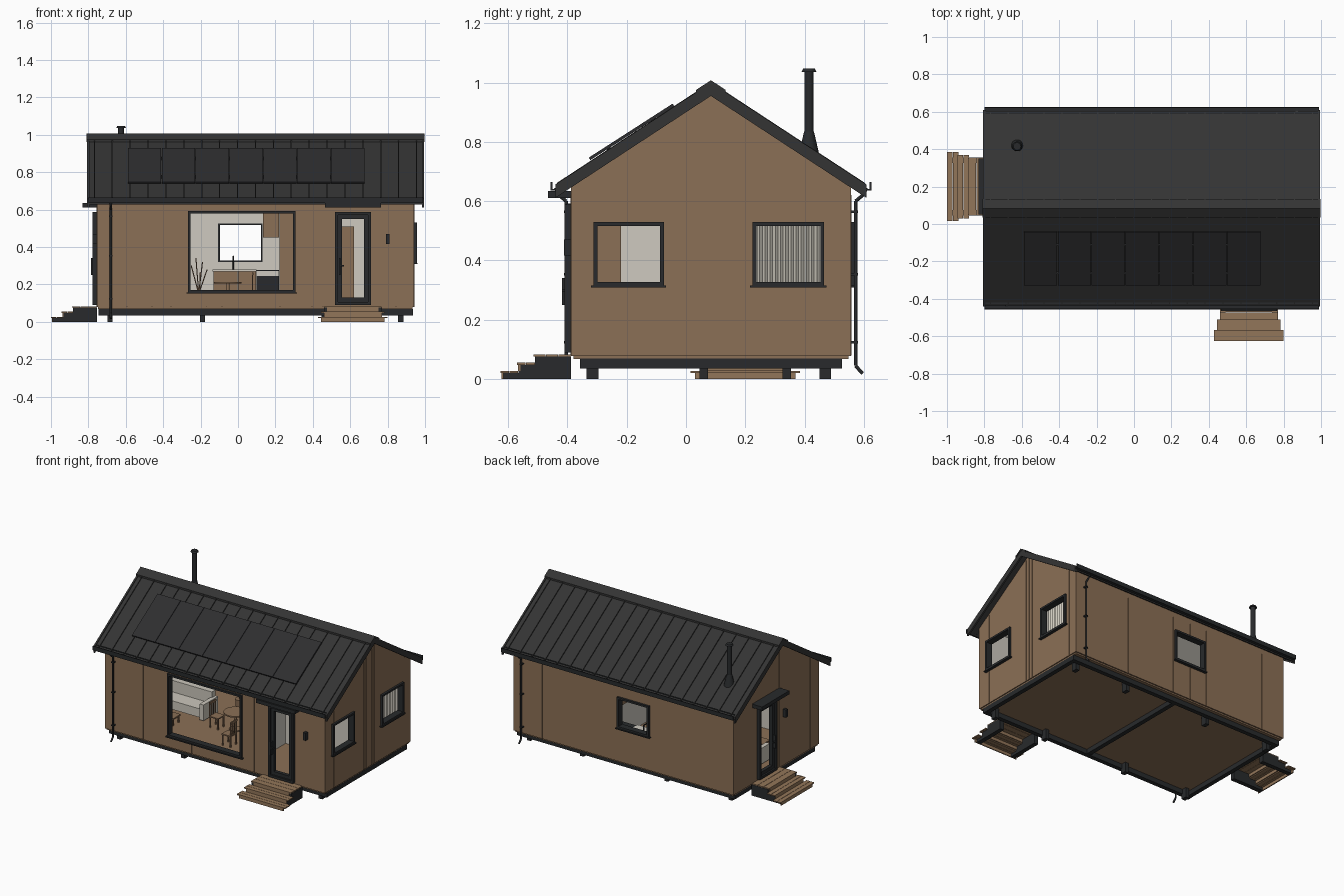
import bpy, bmesh, math
from mathutils import Vector

if "Cube" in bpy.data.objects:
    bpy.data.objects.remove(bpy.data.objects["Cube"])

def mat(name, r, g, b):
    m = bpy.data.materials.new(name)
    m.diffuse_color = (r, g, b, 1)
    m.use_nodes = True
    m.node_tree.nodes["Principled BSDF"].inputs["Base Color"].default_value = m.diffuse_color
    return m

BROWN = mat("timber_brown", 0.26, 0.16, 0.092)
TREAD = mat("decking_brown", 0.29, 0.18, 0.10)
ROOF = mat("roof_charcoal", 0.034, 0.034, 0.034)
BLACK = mat("frame_black", 0.021, 0.023, 0.025)
PANEL = mat("solar_dark", 0.027, 0.027, 0.029)
LIGHT = mat("plaster_light", 0.62, 0.59, 0.53)
CREAM = mat("fabric_cream", 0.60, 0.57, 0.50)

X0, X1, Y0, Y1, YC = -0.755, 0.941, -0.388, 0.556, 0.084   # wall limits, ridge line
SLOPE, APEX = 0.655, 0.967

def under(y):                       # height of the roof underside
    return APEX - SLOPE * abs(y - YC)

# --- part builders: each returns (verts, faces) ---
def prism(profile, a, b):           # yz profile pushed along x
    n = len(profile)
    v = [(a, y, z) for y, z in profile] + [(b, y, z) for y, z in profile]
    f = [tuple(range(n)), tuple(range(2 * n - 1, n - 1, -1))]
    return v, f + [(i, (i + 1) % n, n + (i + 1) % n, n + i) for i in range(n)]

def box(x0, x1, y0, y1, z0, z1):
    return prism([(y0, z0), (y1, z0), (y1, z1), (y0, z1)], x0, x1)

def tube(p, q, r, r2=None, n=14):
    p, q = Vector(p), Vector(q)
    rot = (q - p).to_track_quat('Z', 'Y')
    v = []
    for c, rad in ((p, r), (q, r if r2 is None else r2)):
        for i in range(n):
            t = 2 * math.pi * i / n
            v.append(tuple(c + rot @ Vector((rad * math.cos(t), rad * math.sin(t), 0))))
    f = [tuple(range(n)), tuple(range(2 * n - 1, n - 1, -1))]
    return v, f + [(i, (i + 1) % n, n + (i + 1) % n, n + i) for i in range(n)]

def on(side, u0, u1, d0, d1, z0, z1):   # box on a wall: u along it, d outwards
    if side == "front": return box(u0, u1, Y0 - d1, Y0 - d0, z0, z1)
    if side == "back": return box(u0, u1, Y1 + d0, Y1 + d1, z0, z1)
    if side == "right": return box(X1 + d0, X1 + d1, u0, u1, z0, z1)
    return box(X0 - d1, X0 - d0, u0, u1, z0, z1)

def make(name, material, parts, smooth=False):
    v, f = [], []
    for pv, pf in parts:
        f += [tuple(i + len(v) for i in face) for face in pf]
        v += pv
    me = bpy.data.meshes.new(name)
    me.from_pydata(v, [], f)
    bm = bmesh.new(); bm.from_mesh(me)
    bmesh.ops.recalc_face_normals(bm, faces=bm.faces)
    bm.to_mesh(me); bm.free()
    me.materials.append(material)
    ob = bpy.data.objects.new(name, me)
    bpy.context.collection.objects.link(ob)
    if smooth:
        bpy.ops.object.select_all(action='DESELECT')
        ob.select_set(True); bpy.context.view_layer.objects.active = ob
        bpy.ops.object.shade_smooth_by_angle(angle=math.radians(40))
    return ob

def ring(side, u0, u1, z0, z1, t, d0, d1, tb=None):   # four-bar frame
    tb = tb or t
    return [on(side, u0, u0 + t, d0, d1, z0, z1), on(side, u1 - t, u1, d0, d1, z0, z1),
            on(side, u0 + t, u1 - t, d0, d1, z1 - t, z1), on(side, u0 + t, u1 - t, d0, d1, z0, z0 + tb)]

# --- hollow gabled shell with openings ---
windows = {"front_picture_window": ("front", -0.267, 0.307, 0.158, 0.593),
           "back_window": ("back", -0.11, 0.135, 0.315, 0.53),
           "right_front_window": ("right", -0.312, -0.075, 0.315, 0.53),
           "right_back_window": ("right", 0.224, 0.466, 0.315, 0.53)}
doors = {"front_door": ("front", 0.518, 0.71), "left_door": ("left", 0.104, 0.296)}
openings = list(windows.values()) + [(s, a, b, 0.09, 0.588) for s, a, b in doors.values()]

def house(g, zb, drop):
    return [(Y0 + g, zb), (Y1 - g, zb), (Y1 - g, under(Y1 - g) - drop), (YC, APEX - drop), (Y0 + g, under(Y0 + g) - drop)]

T = 0.03
walls = make("walls", BROWN, [prism(house(0, 0.078, 0), X0, X1)])
cut_room = make("cutter_room", BROWN, [prism(house(T, 0.09, 0.02), X0 + T, X1 - T)])
cut_open = make("cutter_openings", BROWN, [on(s, a + .004, b - .004, -0.06, 0.03, c + .004, d - .004) for s, a, b, c, d in openings])
bpy.context.view_layer.objects.active = walls
for c in (cut_room, cut_open):
    c.hide_render = True
    m = walls.modifiers.new("cut", 'BOOLEAN')
    m.operation, m.solver, m.object = 'DIFFERENCE', 'EXACT', c
    bpy.ops.object.modifier_apply(modifier=m.name)
    bpy.data.objects.remove(c)
me = walls.data
while len(me.materials) < 2:
    me.materials.append(LIGHT)
me.materials[0], me.materials[1] = BROWN, LIGHT
for p in me.polygons:               # inner lining is plaster, the floor stays timber
    c, n = p.center, p.normal
    inner = (min(abs(c.x - X0 - T), abs(c.x - X1 + T)) < 1e-3 and abs(n.x) > .9) or \
            (min(abs(c.y - Y0 - T), abs(c.y - Y1 + T)) < 1e-3 and abs(n.y) > .9) or (n.z < -0.3 and c.z > 0.65)
    p.material_index = 1 if inner else 0

# cladding joints, broken where they meet an opening
joints = {"front": [-.594, -.46, -.358, -.17, -.086, .225, .396, .455, .845],
          "back": [.72, .513, .268, .145, .006, -.125, -.365, -.58],
          "right": [-.29, .04, .07, .1, .13, .157, .49], "left": [-.29, -.1, .05, .07, .35, .49]}
strips = []
for side, us in joints.items():
    for u in us:
        z, top = 0.08, (0.62 if side in ("front", "back") else under(u) - 0.01)
        for s, a, b, c, d in openings:
            if s == side and a - .004 < u < b + .004:
                if c - z > 0.03: strips.append(on(side, u - .002, u + .002, 0, .002, z, c - .008))
                z = d
        strips.append(on(side, u - .002, u + .002, 0, .002, z, top))
make("cladding_strips", BROWN, strips)

# --- windows and doors ---
for name, (s, a, b, c, d) in windows.items():
    make(name, BLACK, ring(s, a, b, c, d, 0.013, -0.03, 0.015) + [on(s, a - .008, b + .008, 0, 0.02, c - .007, c)])
for name, (s, a, b) in doors.items():
    m = (a + b) / 2
    make(name, BLACK, ring(s, a, b, 0.09, 0.588, 0.016, -0.03, 0.022) + ring(s, a + .016, b - .016, 0.1, 0.572, 0.021, -0.015, 0.01, 0.03)
         + [on(s, a + .022, a + .03, .01, .03, .25, .34), on(s, a + .022, a + .05, .02, .03, .295, .303)])
    make(name + "_canopy", BLACK, [on(s, m - .15, m + .15, 0, 0.077, 0.61, 0.635)])
for name, s, u in (("front_lamp", "front", 0.8), ("left_lamp", "left", 0.0)):
    make(name, BLACK, [on(s, u - .01, u + .01, 0, 0.024, 0.417, 0.47)])

# --- roof ---
def roof_profile(h, zb, zt):
    e = APEX - SLOPE * h
    return [(YC - h, e + zb), (YC, APEX + zb), (YC + h, e + zb), (YC + h, e + zt), (YC, APEX + zt), (YC - h, e + zt)]

make("roof_sheet", ROOF, [prism(roof_profile(0.52, 0, 0.027), -0.80, 0.988)])
make("standing_seams", ROOF, [prism(roof_profile(0.52, 0.02, 0.035), x - .003, x + .003) for x in [-0.768 + 0.0957 * k for k in range(19)]])
make("gable_trims", ROOF, [prism(roof_profile(0.525, -0.012, 0.033), a, a + 0.012) for a in (-0.807, 0.983)])
make("ridge_cap", ROOF, [prism(roof_profile(0.05, 0.028, 0.041), -0.81, 0.998)])
gut = [(.505, .665), (.505, .636), (.541, .636), (.541, .665), (.535, .665), (.535, .641), (.511, .641), (.511, .665)]
make("gutters", BLACK, [prism([(YC + k * y, z) for y, z in gut], -0.80, 0.99) for k in (-1, 1)])

def path(pts, r):
    return [tube(p, q, r) for p, q in zip(pts, pts[1:])]
for name, x, k, wall in (("front_downpipe", -0.68, -1, Y0), ("back_downpipe", 0.87, 1, Y1)):
    pts = [(YC + k * .523, .645), (YC + k * .518, .625), (wall + k * .016, .60), (wall + k * .016, .045), (wall + k * .04, .018)]
    make(name, BLACK, path([(x, y, z) for y, z in pts], 0.006)
         + [box(x - .009, x + .009, wall + min(0, k * .024), wall + max(0, k * .024), z, z + .008) for z in (.12, .35, .56)], True)

# solar panels on two rails, parallel to the front slope
a, b = (-0.328, 0.747), (-0.045, 0.929)
sheet = [a, b, (b[0] + .0055, b[1] - .0084), (a[0] + .0055, a[1] - .0084)]
make("solar_panels", PANEL, [prism(sheet, -0.59 + .181 * k + .0015, -0.59 + .181 * (k + 1) - .0015) for k in range(7)])
make("panel_rails", BLACK, [box(-0.58, 0.667, y - .006, y + .006, under(y) + .025, under(y) + .042) for y in (-.26, -.11)])

# chimney and stove
cx, cy = -0.625, 0.415
make("chimney", BLACK, [tube((cx, cy, .24), (cx, cy, 1.037), .0155), tube((cx, cy, .755), (cx, cy, .835), .036, .017),
                        tube((cx, cy, 1.036), (cx, cy, 1.047), .026, .02)], True)
make("stove", BLACK, [box(cx - .08, cx + .08, cy - .09, cy + .09, .09, .096), box(cx - .05, cx + .05, cy - .045, cy + .045, .115, .25)]
     + [box(cx + i - .006, cx + i + .006, cy + j - .006, cy + j + .006, .095, .116) for i in (-.04, .04) for j in (-.035, .035)])

# --- floor frame and feet ---
make("subfloor", BROWN, [box(-.748, .934, -.38, .548, .068, .0785)])
make("floor_beams", BLACK, [box(-.745, .935, y, y + .03, .035, .069) for y in (-.358, .496)]
     + [box(x, x + .03, -.33, .5, .036, .069) for x in (-.745, .08, .905)])
make("feet", BLACK, [box(x - .014, x + .014, y - .02, y + .02, 0, .07) for x in (-.685, -.19, .46, .87) for y in (-.315, .47)])

# --- entrance steps: planked treads, risers and dark stringers ---
def steps(name, side, m, d_end):
    treads, strings = [], []
    for lo, hi, w, z, n in ((0, d_end - .112, .153, .083, 3), (d_end - .118, d_end - .056, .17, .055, 2), (d_end - .062, d_end, .185, .027, 2)):
        p = (hi - lo) / n
        treads += [on(side, m - w, m + w, lo + p * i + .001, lo + p * (i + 1) - .001, z - .007, z) for i in range(n)]
        treads.append(on(side, m - w + .015, m + w - .015, hi - .012, hi - .005, max(z - .028, 0), z - .007))
        strings += [on(side, m + k * .14 - .015, m + k * .14 + .015, lo, hi - .006, 0, z - .007) for k in (-1, 1)]
    make(name + "_treads", TREAD, treads)
    make(name + "_stringers", BLACK, strings)
steps("front_steps", "front", 0.614, 0.239)
steps("left_steps", "left", 0.2, 0.245)

# --- interior ---
make("partitions", LIGHT, [box(.31, .325, -.358, .526, .09, .66), box(.325, .911, .06, .075, .09, .66)])
make("inner_door", BROWN, [box(.53, .62, .05, .06, .095, .51)])
make("wardrobe", BROWN, [box(.326, .43, -.357, -.22, .09, .58)])
make("kitchen_units", BROWN, [box(-.13, -.003, .40, .526, .09, .27), box(0, .097, .40, .526, .09, .27),
                              box(.135, .219, .43, .526, .45, .585), box(.221, .309, .39, .526, .09, .62)])
make("worktop", LIGHT, [box(-.135, .1, .39, .526, .27, .279), box(.1, .22, .392, .40, .245, .272)])
make("oven", BLACK, [box(.1, .22, .40, .526, .09, .276), box(.11, .21, .394, .4, .13, .225)])
make("tap", BLACK, path([(-.025, .5, .278), (-.025, .5, .35), (-.025, .46, .35), (-.025, .46, .33)], .004), True)
make("sofa", CREAM, [box(-.64, -.3, .03, .16, .11, .17), box(-.64, -.3, .14, .18, .11, .25),
                     box(-.66, -.63, .02, .18, .1, .21), box(-.31, -.28, .02, .18, .1, .21)])
make("coffee_table", BROWN, [box(-.55, -.4, -.14, -.06, .135, .145)] + [box(x, x + .01, y, y + .01, .09, .136) for x in (-.545, -.415) for y in (-.135, -.075)])
make("dining_table", BROWN, [tube((-.055, .05, .205), (-.055, .05, .214), .075, n=24), tube((-.055, .05, .09), (-.055, .05, .206), .01),
                             tube((-.055, .05, .09), (-.055, .05, .097), .04)], True)
def chair(name, x, y, k):           # k gives the side of the back rest along x
    make(name, BROWN, [box(x - .035, x + .035, y - .035, y + .035, .163, .171), box(x + k * .033 - .004, x + k * .033 + .004, y - .035, y + .035, .25, .265)]
         + [box(x + i - .004, x + i + .004, y + j - .004, y + j + .004, .09, .165) for i in (-.03, .03) for j in (-.03, .03)]
         + [box(x + k * .033 - .003, x + k * .033 + .003, y + j - .003, y + j + .003, .17, .252) for j in (-.03, -.01, .01, .03)])
chair("left_chair", -.17, .01, -1)
chair("right_chair", .045, -.16, 1)
make("dry_branches", BROWN, [tube((-.21, .32, .09), (-.21, .32, .16), .025, .03)]
     + [tube((-.21, .32, .15), (-.21 + dx, .32 + dy, z), .003, n=6) for dx, dy, z in ((-.04, .01, .3), (-.015, -.02, .34), (.02, .02, .32), (.045, -.01, .28))])

# pleated curtain behind the right back window
zig = [(.24 + .0175 * i / 2, .90 + .008 * (i % 2)) for i in range(25)]
cv = [(x, y, z) for z in (.315, .53) for y, x in zig]
make("curtain", CREAM, [(cv, [(i, i + 1, i + 26, i + 25) for i in range(24)])])
